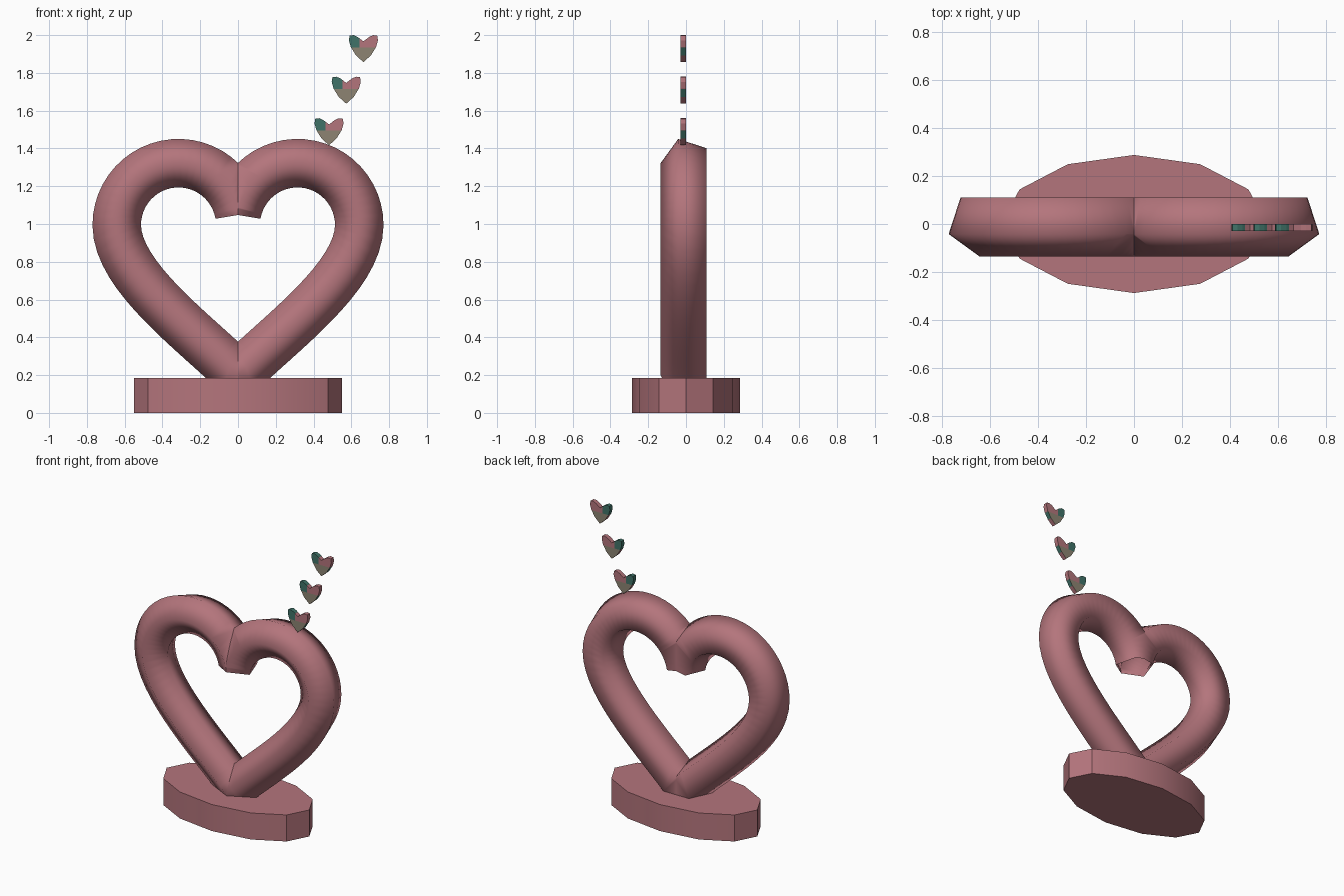
import bpy, bmesh, math
from mathutils import Vector

if "Cube" in bpy.data.objects:
    bpy.data.objects.remove(bpy.data.objects["Cube"])


def material(name, rgb):
    m = bpy.data.materials.new(name)
    m.diffuse_color = (*rgb, 1)
    m.use_nodes = True
    m.node_tree.nodes["Principled BSDF"].inputs["Base Color"].default_value = m.diffuse_color
    return m


ROSE = material("dusty_rose", (0.456, 0.178, 0.202))
TEAL = material("deep_teal", (0.051, 0.171, 0.138))
OLIVE = material("olive_grey", (0.266, 0.231, 0.171))


def add_object(name, bm, mats):
    mesh = bpy.data.meshes.new(name)
    bm.to_mesh(mesh)
    bm.free()
    for m in mats:
        mesh.materials.append(m)
    ob = bpy.data.objects.new(name, mesh)
    bpy.context.collection.objects.link(ob)
    return ob


def smooth(ob, angle=None):
    bpy.ops.object.select_all(action='DESELECT')
    ob.select_set(True)
    bpy.context.view_layer.objects.active = ob
    if angle is None:
        bpy.ops.object.shade_smooth()
    else:
        bpy.ops.object.shade_smooth_by_angle(angle=angle)


# Oval twelve-sided base
bm = bmesh.new()
bmesh.ops.create_cone(bm, cap_ends=True, segments=12, radius1=1, radius2=1, depth=1)
for v in bm.verts:
    v.co = Vector((v.co.x * 0.55, v.co.y * 0.287, (v.co.z + 0.5) * 0.185))
smooth(add_object("base", bm, [ROSE]), math.radians(30))


# Heart ring: path of the left half, an arc followed by a curve down to the base
path = []
for i in range(25):
    a = math.radians(9.5 + 170.5 * i / 24)
    path.append(Vector((-0.315 + 0.327 * math.cos(a), 0.995 + 0.327 * math.sin(a))))
P = [Vector(p) for p in ((-0.642, 0.995), (-0.642, 0.72), (-0.22, 0.42), (0, 0.2))]
for i in range(1, 17):
    t = i / 16
    s = 1 - t
    path.append(P[0] * s**3 + P[1] * 3 * s * s * t + P[2] * 3 * s * t * t + P[3] * t**3)
path.append(Vector((0.1, 0.1)))

# Five-sided tube swept along the path
bm = bmesh.new()
rings = []
for i, p in enumerate(path):
    t = (path[min(i + 1, len(path) - 1)] - path[max(i - 1, 0)]).normalized()
    if i == 0:
        a = math.radians(9.5)
        t = Vector((-math.sin(a), math.cos(a)))
    ring = []
    for deg in (180, 108, 36, -36, -108):
        a = math.radians(deg)
        r = 0.135 * math.sin(a)
        ring.append(bm.verts.new((p.x + t.y * r, 0.135 * math.cos(a), p.y - t.x * r)))
    rings.append(ring)
for r0, r1 in zip(rings, rings[1:]):
    for k in range(5):
        j = (k + 1) % 5
        bm.faces.new((r0[k], r0[j], r1[j], r1[k]))
# Trim at the centre plane, then mirror
bmesh.ops.bisect_plane(bm, geom=bm.verts[:] + bm.edges[:] + bm.faces[:], dist=1e-5,
                       plane_co=(0, 0, 0), plane_no=(1, 0, 0), clear_outer=True)
ring_ob = add_object("heart_ring", bm, [ROSE])
smooth(ring_ob)
mirror = ring_ob.modifiers.new("mirror", 'MIRROR')
mirror.use_mirror_merge = False


# Small floating hearts with three colour patches
HALF = [(0.03, 0.133), (0.052, 0.143), (0.073, 0.14), (0.077, 0.115),
        (0.067, 0.08), (0.04, 0.036)]
OUTLINE = [(0, 0.11)] + HALF + [(0, 0)] + [(-x, z) for x, z in reversed(HALF)]


def small_heart(name, x, z):
    bm = bmesh.new()
    front = [bm.verts.new((px, -0.03, pz)) for px, pz in OUTLINE]
    back = [bm.verts.new((px, 0, pz)) for px, pz in OUTLINE]
    bm.faces.new(front)
    bm.faces.new(back[::-1])
    n = len(front)
    for i in range(n):
        j = (i + 1) % n
        bm.faces.new((front[i], back[i], back[j], front[j]))
    # Cut along the notch and along the colour borders
    for co, no in (((0, 0, 0), (1, 0, 0)), ((0, 0, 0.077), (0, 0, 1)),
                   ((-0.02, 0, 0), (1, 0, 0))):
        bmesh.ops.bisect_plane(bm, geom=bm.verts[:] + bm.edges[:] + bm.faces[:],
                               dist=1e-6, plane_co=co, plane_no=no)
    bmesh.ops.recalc_face_normals(bm, faces=bm.faces)
    for f in bm.faces:
        c = f.calc_center_median()
        if abs(f.normal.y) > 0.5:
            f.material_index = 2 if c.z < 0.077 else (1 if c.x < -0.02 else 0)
        elif c.x < -0.02 and c.z > 0.077:
            f.material_index = 1
        elif c.x > 0.05 and 0.035 < c.z < 0.077:
            f.material_index = 1
    bmesh.ops.translate(bm, verts=bm.verts, vec=(x, 0, z))
    add_object(name, bm, [ROSE, TEAL, OLIVE])


for i in range(3):
    small_heart(f"small_heart_{i + 1}", 0.482 + 0.091 * i, 1.417 + 0.22 * i)
